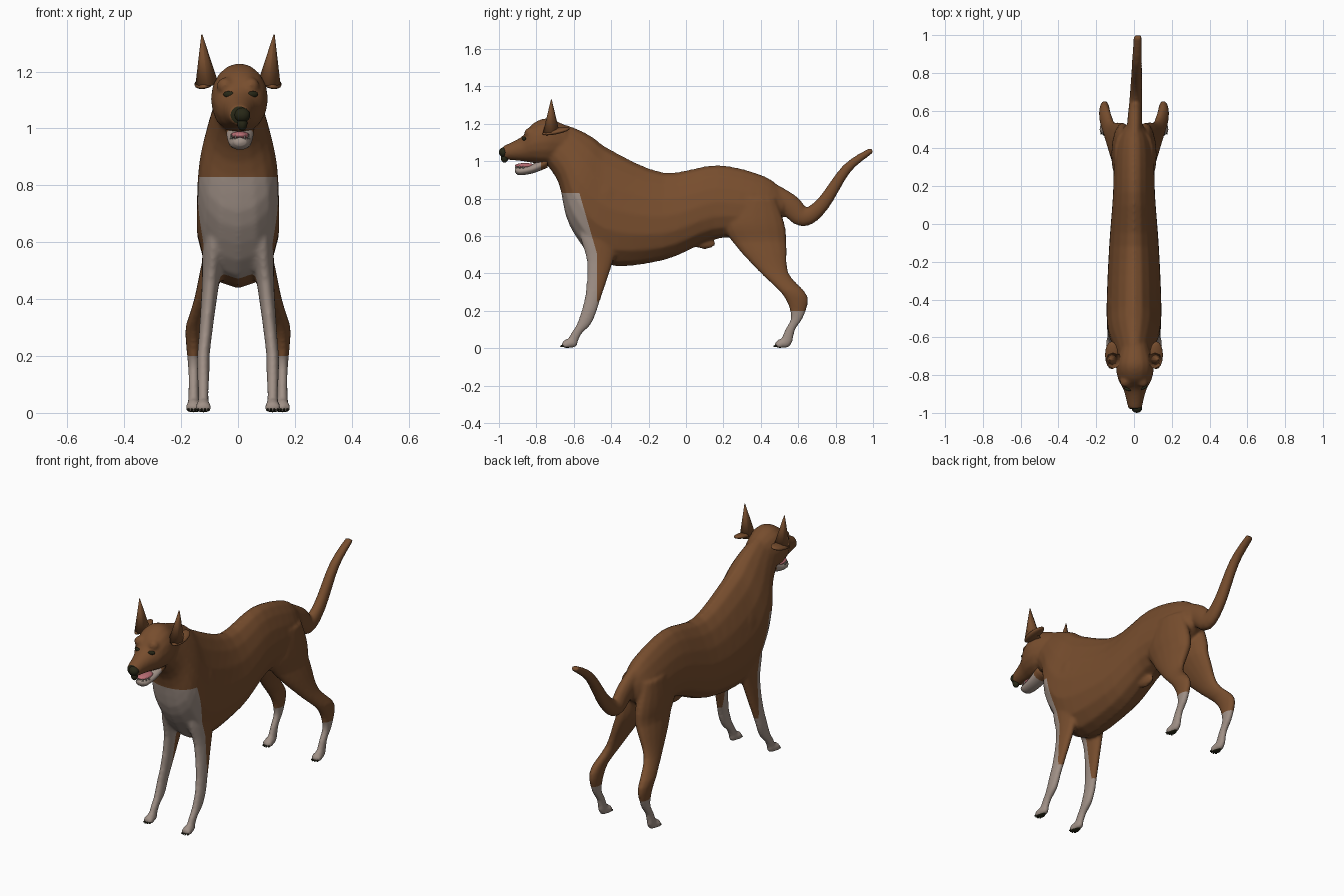
import bpy, bmesh, math
from mathutils import Vector, Matrix

default_cube = bpy.data.objects.get("Cube")
if default_cube:
    bpy.data.objects.remove(default_cube)

RIGHT_AXIS, BACK_AXIS, UP_AXIS = Matrix.Identity(3)
BOTH_SIDES = (-1, 1)


def make_material(name, *colour):
    material = bpy.data.materials.new(name)
    material.use_nodes = True
    material.diffuse_color = (*colour, 1)
    shader = material.node_tree.nodes["Principled BSDF"]
    shader.inputs["Base Color"].default_value = (*colour, 1)
    return material


brown = make_material("brown fur", .185, .075, .027)
white = make_material("white fur", .35, .28, .24)
dark = make_material("dark nose", .02, .02, .008)
pink = make_material("pink tongue", .5, .16, .18)
ivory = make_material("ivory teeth", .6, .6, .5)


def make_object(name, mesh_builder, *materials):
    bmesh.ops.recalc_face_normals(mesh_builder, faces=mesh_builder.faces)
    for face in mesh_builder.faces:
        face.smooth = True
    mesh = bpy.data.meshes.new(name)
    mesh_builder.to_mesh(mesh)
    mesh_builder.free()
    for material in materials:
        mesh.materials.append(material)
    created = bpy.data.objects.new(name, mesh)
    bpy.context.collection.objects.link(created)
    return created


def apply_modifier(target, kind, **settings):
    modifier = target.modifiers.new(kind, kind)
    for setting, value in settings.items():
        setattr(modifier, setting, value)
    bpy.context.view_layer.objects.active = target
    bpy.ops.object.modifier_apply(modifier=modifier.name)


def resample(rows, steps=4):
    """Pass a smooth curve through rows of any width."""
    points = [Vector(row) for row in rows]
    padded = [points[0], *points, points[-1]]
    result = []
    for before, start, end, after in zip(padded, padded[1:], padded[2:], padded[3:]):
        leave, arrive = (end - before) / 2, (after - start) / 2
        for step in range(steps):
            t = step / steps
            ease = t * t * (3 - 2 * t)
            bend = leave * t * (1 - t) ** 2 - arrive * t * t * (1 - t)
            result.append(start.lerp(end, ease) + bend)
    return result + [points[-1]]


def loft(builder, sections, sides=16, taper=0):
    """Skin ovals, each given by two opposite edge points and a half width."""
    rings = []
    for edge, opposite, width in sections:
        middle, reach = (edge + opposite) / 2, (edge - opposite) / 2
        ring = []
        for index in range(sides):
            angle = math.tau * index / sides
            sideways = width * math.sin(angle) * (1 - taper * math.cos(angle))
            ring.append(builder.verts.new(middle + reach * math.cos(angle) + RIGHT_AXIS * sideways))
        rings.append(ring)
    for ring, following in zip(rings, rings[1:]):
        for index in range(sides):
            builder.faces.new((ring[index - 1], ring[index], following[index], following[index - 1]))
    builder.faces.new(rings[0])
    builder.faces.new(rings[-1])


def upright_loft(builder, rows, centre=0):
    """Rows are y, top, bottom, half width."""
    loft(builder, [(Vector((centre, y, top)), Vector((centre, y, bottom)), width)
                   for y, top, bottom, width in resample(rows)])


def leg_loft(builder, rows, foot_x, lean, lean_start, side):
    """Rows are height, front, back; the leg leans inward above the shin."""
    sections = []
    for height, front, back in resample(rows):
        x = side * max(.06, foot_x - lean * max(0, height - lean_start))
        width = .01 + .15 * (back - front)
        sections.append((Vector((x, front, height)), Vector((x, back, height)), width))
    loft(builder, sections)


def tail_loft(builder, path):
    points = resample(path)
    sections = []
    for index, point in enumerate(points):
        progress = index / (len(points) - 1)
        along = points[min(index + 1, len(points) - 1)] - points[max(index - 1, 0)]
        radius = .075 - .06 * progress
        reach = along.cross(RIGHT_AXIS).normalized() * radius
        centre = point + RIGHT_AXIS * .02 * progress
        sections.append((centre + reach, centre - reach, .018 + radius / 3))
    loft(builder, sections)


def ball(builder, centre, radii, rotation=Matrix()):
    placement = Matrix.Translation(centre) @ rotation @ Matrix.Diagonal((*radii, 1))
    bmesh.ops.create_uvsphere(builder, u_segments=16, v_segments=10, radius=1, matrix=placement)


# Leg outlines
front_rows = [(.8, -.55, -.32), (.62, -.57, -.34), (.46, -.53, -.39), (.28, -.54, -.45),
              (.14, -.58, -.5), (.08, -.615, -.555), (.03, -.64, -.58)]
hind_rows = [(.8, .26, .48), (.66, .2, .53), (.54, .27, .54), (.4, .4, .55),
             (.28, .52, .65), (.17, .56, .63), (.1, .53, .585), (.03, .5, .57)]
paw_centres = [Vector((side * x, y, .026)) for side in BOTH_SIDES for x, y in ((.122, -.62), (.156, .52))]
toe_offsets = [Vector((spread * .012, abs(spread) * .006 - .03, -.007)) for spread in (-1.5, -.5, .5, 1.5)]

# Continuous skin: trunk, head, tail and legs fused into one surface
builder = bmesh.new()
trunk_rows = [(.52, .84, .52, .7, .05), (.42, .92, .36, .6, .1), (.17, .98, .14, .58, .11),
              (-.12, .94, -.12, .47, .13), (-.4, 1.06, -.44, .45, .143), (-.5, 1.13, -.62, .65, .135),
              (-.6, 1.18, -.68, .88, .1), (-.7, 1.21, -.76, 1, .075)]
loft(builder, [(Vector((0, top_y, top)), Vector((0, low_y, low)), width)
               for top_y, top, low_y, low, width in resample(trunk_rows)], taper=.25)
upright_loft(builder, [(-.64, 1.19, 1, .07), (-.74, 1.23, .98, .1), (-.82, 1.2, .99, .09),
                       (-.88, 1.13, 1, .06), (-.98, 1.08, 1.01, .035)], centre=.005)
tail_loft(builder, [(0, .4, .84), (0, .55, .765), (0, .63, .7), (0, .73, .77), (0, .86, .96), (0, .995, 1.06)])
for side in BOTH_SIDES:
    leg_loft(builder, front_rows, .122, .1, .2, side)
    leg_loft(builder, hind_rows, .156, .34, .3, side)
    # Brow, cheek and shoulder muscle
    ball(builder, (side * .045, -.835, 1.15), (.03, .03, .03))
    ball(builder, (side * .05, -.77, 1.06), (.035, .06, .05))
    ball(builder, (side * .1, -.44, .74), (.04, .1, .16))
for paw in paw_centres:
    ball(builder, paw, (.024, .043, .026))
    for offset in toe_offsets:
        ball(builder, paw + offset, (.01, .02, .019))
# Sheath under the belly
ball(builder, (0, .1, .56), (.02, .06, .03))
skin = make_object("body_skin", builder, brown, white, dark)
apply_modifier(skin, "REMESH", mode="VOXEL", voxel_size=.009, use_smooth_shade=True)
apply_modifier(skin, "SMOOTH", factor=.5, iterations=6)

# Eyes placed on the skin surface
builder = bmesh.new()
for x in (-.033, .052):
    found, point, normal, index = skin.ray_cast(Vector((x, -2, 1.12)), BACK_AXIS)
    ball(builder, point, (.02, .008, .011), Matrix.Rotation(x * 8, 4, "Z"))
make_object("eyes", builder, dark)

# Coat markings: cut the skin along each border, then colour by position
bib_top, leg_border, front_sock, hind_sock = .83, -.475, .25, .2
nose_border, pad_height = -.975, .007
bib_corner, bib_slope = Vector((0, -.57, bib_top)), BACK_AXIS + UP_AXIS * .29
borders = [(UP_AXIS * height, UP_AXIS) for height in (bib_top, front_sock, hind_sock, pad_height)]
borders += [(BACK_AXIS * depth, BACK_AXIS) for depth in (leg_border, nose_border)]
borders.append((bib_corner, bib_slope))
builder = bmesh.new()
builder.from_mesh(skin.data)
for corner, direction in borders:
    geometry = builder.verts[:] + builder.edges[:] + builder.faces[:]
    bmesh.ops.bisect_plane(builder, geom=geometry, plane_co=corner, plane_no=direction)
for face in builder.faces:
    centre = face.calc_center_median()
    in_bib = centre.z < bib_top and centre.y < leg_border and (centre - bib_corner).dot(bib_slope) < 0
    in_sock = centre.z < (front_sock if centre.y < 0 else hind_sock)
    is_dark = centre.y < nose_border or centre.z < pad_height
    face.material_index = 2 if is_dark else int(in_bib or in_sock)
    face.smooth = True
builder.to_mesh(skin.data)
builder.free()

# Nose pad
builder = bmesh.new()
ball(builder, (.015, -.975, 1.047), (.028, .025, .026))
ball(builder, (.015, -.97, 1.018), (.018, .02, .026))
make_object("nose", builder, dark)

# Ears: upright points with folded flaps at the base
for side, label in zip(BOTH_SIDES, ("right", "left")):
    builder = bmesh.new()
    base, tip = Vector((side * .108, -.72, 1.15)), Vector((side * .127, -.72, 1.33))
    loft(builder, [(base - BACK_AXIS * .045, base + BACK_AXIS * .045, .042),
                   (tip - BACK_AXIS * .002, tip + BACK_AXIS * .002, .002)], sides=8)
    make_object(label + "_ear", builder, brown)
    builder = bmesh.new()
    tilt = Matrix.Rotation(.2, 4, "X") @ Matrix.Rotation(side * .2, 4, "Y")
    ball(builder, (side * .118, -.695, 1.16), (.036, .075, .015), tilt)
    make_object(label + "_ear_flap", builder, brown)

# Lower jaw, white at the chin, with tongue and teeth
builder = bmesh.new()
upright_loft(builder, [(-.74, 1.03, .965, .05), (-.82, .985, .935, .044),
                       (-.89, .968, .925, .036), (-.915, .968, .94, .022)], centre=.007)
jaw = make_object("lower_jaw", builder, brown, white)
for polygon in jaw.data.polygons:
    polygon.material_index = int(polygon.center.y < -.785)
builder = bmesh.new()
ball(builder, (.007, -.86, .976), (.034, .055, .014))
make_object("tongue", builder, pink)
builder = bmesh.new()
for step in range(7):
    angle = math.pi * step / 6
    spot = Vector((.007 + .033 * math.cos(angle), -.87 - .04 * math.sin(angle), .97))
    bmesh.ops.create_cone(builder, cap_ends=True, segments=6, radius1=.004, radius2=.001,
                          depth=.016, matrix=Matrix.Translation(spot))
make_object("teeth", builder, ivory)

# Claws
builder = bmesh.new()
for paw in paw_centres:
    for offset in toe_offsets:
        ball(builder, paw + offset - BACK_AXIS * .018 - UP_AXIS * .008, (.004, .008, .005))
make_object("claws", builder, dark)
